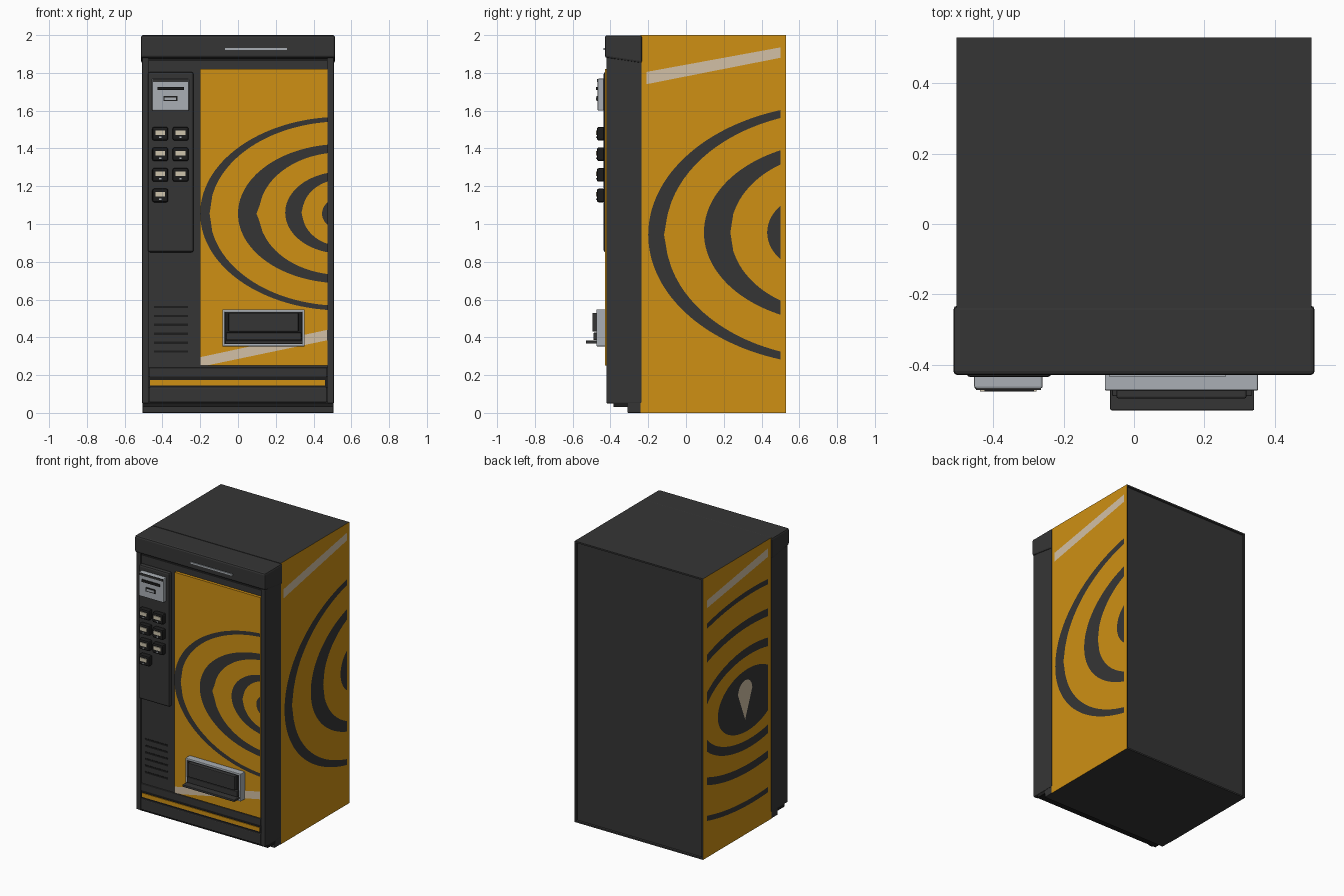
import bpy, bmesh, math
from mathutils import Vector

cube = bpy.data.objects.get("Cube")
if cube:
    bpy.data.objects.remove(cube, do_unlink=True)


def material(name, r, g, b):
    m = bpy.data.materials.new(name)
    m.use_nodes = True
    m.diffuse_color = (r, g, b, 1)
    m.node_tree.nodes["Principled BSDF"].inputs["Base Color"].default_value = (r, g, b, 1)
    return m


CHARCOAL = material("charcoal", 0.036, 0.036, 0.036)
BLACK = material("black", 0.012, 0.012, 0.012)
ORANGE = material("orange", 0.62, 0.28, 0.007)
PALE = material("pale_stripe", 0.65, 0.53, 0.38)
METAL = material("light_metal", 0.40, 0.43, 0.46)
LABEL = material("button_label", 0.62, 0.56, 0.42)


def finish(name, bm, mats):
    mesh = bpy.data.meshes.new(name)
    bm.to_mesh(mesh)
    bm.free()
    for m in mats:
        mesh.materials.append(m)
    ob = bpy.data.objects.new(name, mesh)
    bpy.context.collection.objects.link(ob)
    return ob


def box(name, xs, ys, zs, mat, bevel=0.0):
    bm = bmesh.new()
    bmesh.ops.create_cube(bm, size=1)
    for v in bm.verts:
        for i, (lo, hi) in enumerate((xs, ys, zs)):
            v.co[i] = hi if v.co[i] > 0 else lo
    ob = finish(name, bm, [mat])
    if bevel:
        mod = ob.modifiers.new("Bevel", "BEVEL")
        mod.width = bevel
        mod.segments = 2
    return ob


# Flat artwork: polygons in (u, z) placed on a wall facing the given direction
WALLS = {
    "front": (lambda u, z: (u, -0.4295, z), Vector((0, -1, 0))),
    "left": (lambda u, z: (0.5065, u, z), Vector((1, 0, 0))),
    "right": (lambda u, z: (-0.5065, u, z), Vector((-1, 0, 0))),
}


def art(name, wall, polys, mat):
    place, out = WALLS[wall]
    bm = bmesh.new()
    for poly in polys:
        f = bm.faces.new([bm.verts.new(place(u, z)) for u, z in poly])
        f.normal_update()
        if f.normal.dot(out) < 0:
            f.normal_flip()
    bmesh.ops.remove_doubles(bm, verts=bm.verts, dist=1e-5)
    return finish(name, bm, [mat])


def height(u, c, a, b):
    return b * math.sqrt(max(0, 1 - ((u - c) / a) ** 2))


def band(z, c, outer, inner, lo, hi, n=40):
    """Elliptical band clipped between lo and hi, as upper and lower strips."""
    lo, hi = max(lo, c - outer[0]), min(hi, c + outer[0])
    us = [lo + (hi - lo) * (1 - math.cos(math.pi * i / n)) / 2 for i in range(n + 1)]
    polys = []
    for p, q in zip(us, us[1:]):
        po, qo = height(p, c, *outer), height(q, c, *outer)
        pi, qi = (height(p, c, *inner), height(q, c, *inner)) if inner else (0, 0)
        for s in (1, -1):
            pts = [(p, z + s * pi), (q, z + s * qi), (q, z + s * qo), (p, z + s * po)]
            polys.append([t for i, t in enumerate(pts) if t != pts[i - 1]])
    return [p for p in polys if len(p) > 2]


def crescent(z, c, end, outer, inner=None):
    """Open band described by its tip position and half height at the cut end."""
    def axes(tip, h):
        a = c - tip
        return a, h / height(end, c, a, 1)
    return band(z, c, axes(*outer), axes(*inner) if inner else None, -9, end)


# Cabinet: orange flanks, recessed back panel
bm = bmesh.new()
bmesh.ops.create_cube(bm, size=1)
for v in bm.verts:
    v.co = (v.co.x * 1.01, 0.53 if v.co.y > 0 else -0.24, v.co.z * 2 + 1)
back = [f for f in bm.faces if f.normal.y > 0.9]
bmesh.ops.inset_region(bm, faces=back, thickness=0.015, depth=0)
bmesh.ops.inset_region(bm, faces=back, thickness=0.004, depth=-0.01)
bm.normal_update()
for f in bm.faces:
    f.material_index = int(abs(f.normal.x) > 0.9 and f.calc_area() > 1)
finish("cabinet", bm, [CHARCOAL, ORANGE])

# Door, posts, top cap and plinth
box("door", (-0.50, 0.50), (-0.408, -0.235), (0.05, 1.88), CHARCOAL)
for side, s in (("left", 1), ("right", -1)):
    box(side + "_door_post", sorted((s * 0.473, s * 0.508)), (-0.422, -0.235),
        (0.05, 1.88), CHARCOAL, 0.006)
cap = box("top_cap", (-0.514, 0.514), (-0.43, -0.232), (1.88, 1.999), CHARCOAL, 0.012)
for v in cap.data.vertices:
    if v.co.z < 1.9 and v.co.y > -0.3:
        v.co.z = 1.85
box("cap_shadow_gap", (-0.472, 0.472), (-0.412, -0.40), (1.862, 1.88), BLACK)
box("cap_trim", (-0.07, 0.26), (-0.436, -0.42), (1.92, 1.931), METAL)
box("plinth", (-0.505, 0.505), (-0.31, -0.23), (0, 0.06), CHARCOAL, 0.004)
box("plinth_step", (-0.505, 0.505), (-0.385, -0.30), (0.03, 0.055), BLACK)
box("kick_panel", (-0.472, 0.472), (-0.42, -0.40), (0.055, 0.135), CHARCOAL, 0.006)
box("lower_rail", (-0.472, 0.472), (-0.418, -0.40), (0.19, 0.24), CHARCOAL, 0.004)
box("accent_recess", (-0.472, 0.472), (-0.411, -0.40), (0.135, 0.19), BLACK)
box("accent_strip", (-0.465, 0.46), (-0.416, -0.40), (0.146, 0.174), ORANGE)

# Front display panel and its artwork
box("display_panel", (-0.20, 0.475), (-0.428, -0.40), (0.25, 1.82), ORANGE)
E = 0.475
front = (crescent(1.055, 0.55, E, (-0.20, 0.51), (-0.15, 0.485))
         + crescent(1.055, 0.55, E, (0.0, 0.365), (0.11, 0.32))
         + crescent(1.06, 0.55, E, (0.25, 0.21), (0.34, 0.165))
         + crescent(1.055, 0.55, E, (0.445, 0.06)))
art("front_rings", "front", front, CHARCOAL)
art("front_stripe", "front", [[(-0.2, 0.25), (-0.17, 0.25), (E, 0.385), (E, 0.44), (-0.2, 0.295)]], PALE)

# Left flank artwork
E = 0.5
left = (crescent(0.943, 0.8, E, (-0.20, 0.66), (-0.11, 0.618))
        + crescent(0.955, 0.8, E, (0.095, 0.435), (0.235, 0.36))
        + crescent(0.955, 0.65, E, (0.43, 0.14)))
art("left_rings", "left", left, CHARCOAL)
art("left_stripe", "left", [[(-0.21, 1.74), (E, 1.88), (E, 1.935), (-0.21, 1.805)]], PALE)

# Right flank artwork: rings around an eye with a pale drop
LO, HI = -0.20, 0.49
right = (band(0.95, 0.03, (0.335, 0.22), None, LO, HI)
         + band(0.965, 0.0, (0.60, 0.36), (0.535, 0.30), LO, HI)
         + band(0.98, 0.0, (0.93, 0.545), (0.88, 0.49), LO, HI)
         + band(0.963, -0.03, (1.3, 0.765), (1.27, 0.728), LO, HI))
art("right_rings", "right", right, CHARCOAL)
art("right_stripe", "right", [[(LO, 1.88), (HI, 1.775), (HI, 1.83), (LO, 1.94)]], PALE)
steps = [math.pi * i / 12 for i in range(13)]
drop = [(0.06 + 0.08 * math.cos(t), 1.02 + 0.08 * math.sin(t)) for t in steps] + [(0.06, 0.82)]
ob = art("eye_drop", "right", [drop], PALE)
ob.location.x = -0.0015

# Control panel with coin unit and selection buttons
box("control_panel", (-0.477, -0.235), (-0.436, -0.40), (0.85, 1.805), CHARCOAL, 0.012)
box("coin_unit", (-0.455, -0.26), (-0.468, -0.43), (1.60, 1.77), METAL, 0.006)
box("coin_unit_header", (-0.45, -0.265), (-0.472, -0.46), (1.752, 1.768), CHARCOAL)
box("bill_slot", (-0.425, -0.285), (-0.476, -0.46), (1.71, 1.726), BLACK)
box("coin_slot_rim", (-0.395, -0.32), (-0.474, -0.46), (1.65, 1.677), BLACK)
box("coin_slot", (-0.388, -0.327), (-0.476, -0.46), (1.656, 1.671), METAL)
for row in range(4):
    for col in range(2 if row < 3 else 1):
        x, z = -0.412 + 0.108 * col, 1.478 - 0.109 * row
        tag = "button_%d_%d" % (row + 1, col + 1)
        box(tag, (x - 0.042, x + 0.042), (-0.472, -0.43), (z - 0.036, z + 0.036), BLACK, 0.01)
        box(tag + "_label", (x - 0.026, x + 0.026), (-0.477, -0.46), (z - 0.006, z + 0.018), LABEL)
        box(tag + "_light", (x - 0.006, x + 0.006), (-0.476, -0.46), (z - 0.024, z - 0.016), METAL)

# Vent slots
for i in range(6):
    z = 0.56 - 0.047 * i
    box("vent_slot_%d" % (i + 1), (-0.445, -0.265), (-0.411, -0.40), (z - 0.006, z + 0.006), BLACK)

# Dispensing tray: frame, recess, flap and lip
X0, X1, Z0, Z1, T = -0.083, 0.353, 0.352, 0.548, 0.014
for name, xs, zs in (("top", (X0, X1), (Z1 - T, Z1)), ("bottom", (X0, X1), (Z0, Z0 + T)),
                     ("right", (X0, X0 + T), (Z0, Z1)), ("left", (X1 - T, X1), (Z0, Z1))):
    box("tray_frame_" + name, xs, (-0.474, -0.42), zs, METAL, 0.004)
box("tray_recess", (X0 + T, X1 - T), (-0.468, -0.42), (Z0 + T, Z1 - T), BLACK)
box("tray_flap", (-0.05, 0.32), (-0.496, -0.46), (0.43, 0.53), CHARCOAL, 0.005)
box("tray_flap_lower", (-0.062, 0.335), (-0.49, -0.46), (0.385, 0.425), CHARCOAL, 0.004)
box("tray_lip", (-0.068, 0.342), (-0.53, -0.465), (0.367, 0.383), CHARCOAL, 0.004)
